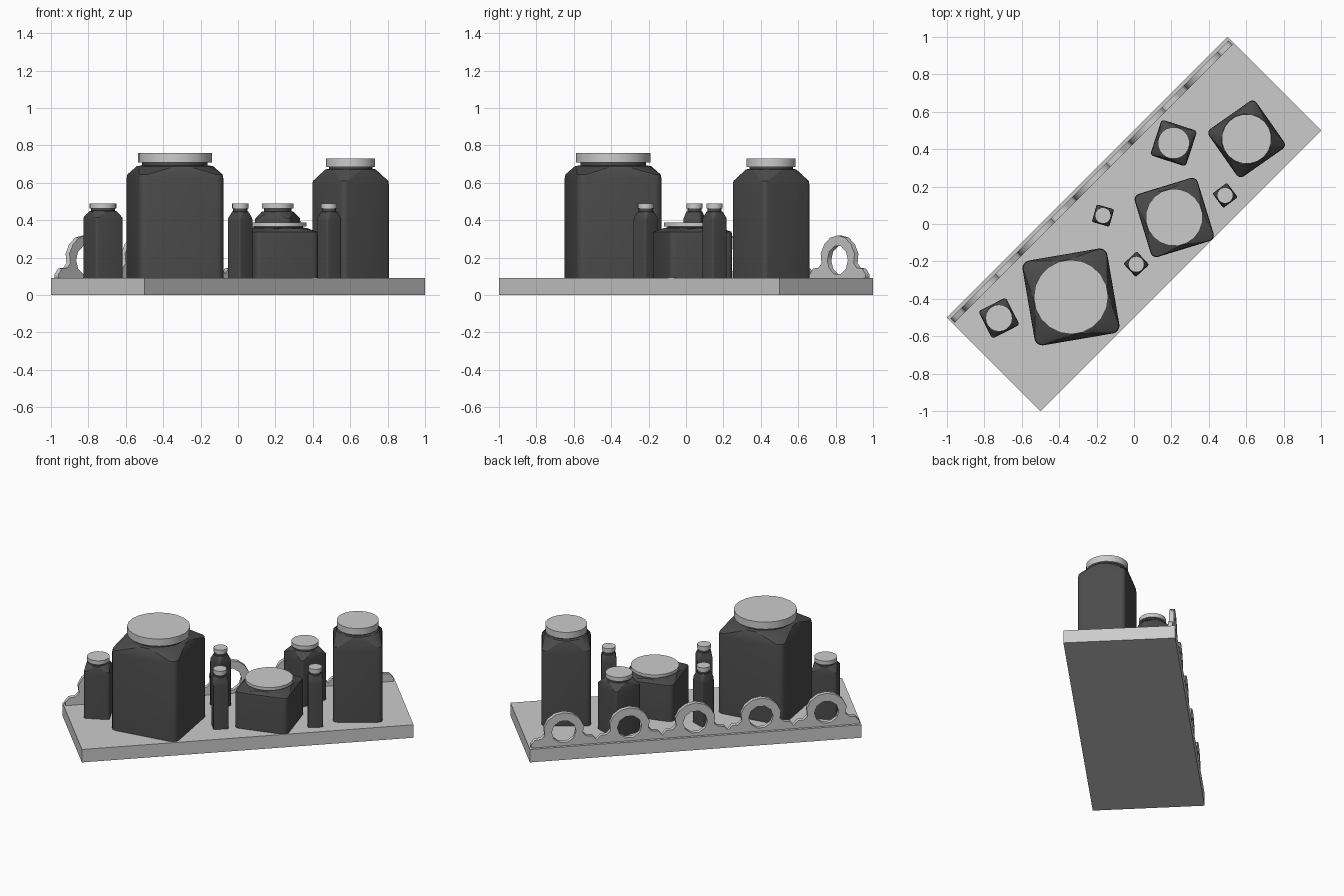
import bpy, bmesh, math
from mathutils import Matrix, Vector

if "Cube" in bpy.data.objects:
    bpy.data.objects.remove(bpy.data.objects["Cube"])

TOP = 0.09          # height of the tray surface
R45 = math.radians(45)

dark = bpy.data.materials.new("dark_glass")
dark.diffuse_color = (0.07, 0.07, 0.07, 1)
dark.use_nodes = True
dark.node_tree.nodes["Principled BSDF"].inputs["Base Color"].default_value = dark.diffuse_color


def add_object(name, bm, mat=None):
    bmesh.ops.recalc_face_normals(bm, faces=bm.faces[:])
    me = bpy.data.meshes.new(name)
    bm.to_mesh(me)
    bm.free()
    ob = bpy.data.objects.new(name, me)
    bpy.context.collection.objects.link(ob)
    if mat:
        me.materials.append(mat)
    return ob


def smooth(ob, angle=25):
    bpy.ops.object.select_all(action='DESELECT')
    ob.select_set(True)
    bpy.context.view_layer.objects.active = ob
    bpy.ops.object.shade_smooth_by_angle(angle=math.radians(angle))


def loft(name, rings, mat=None):
    """Skin a stack of equal-length rings and cap both ends."""
    bm = bmesh.new()
    loops = [[bm.verts.new(p) for p in ring] for ring in rings]
    n = len(loops[0])
    for a, b in zip(loops, loops[1:]):
        for i in range(n):
            j = (i + 1) % n
            bm.faces.new((a[i], a[j], b[j], b[i]))
    bm.faces.new(loops[0][::-1])
    bm.faces.new(loops[-1])
    return add_object(name, bm, mat)


def square_ring(side, z):
    """Square with rounded corners, 5 points per corner."""
    r = side * 0.09
    h = side / 2 - r
    pts = []
    for k in range(4):
        c = Matrix.Rotation(k * math.pi / 2, 2) @ Vector((h, h))
        for j in range(5):
            a = k * math.pi / 2 + j * math.pi / 8
            pts.append((c.x + r * math.cos(a), c.y + r * math.sin(a), z))
    return pts


def circle_ring(r, z):
    return [(r * math.cos(math.radians(9 + 18 * i)),
             r * math.sin(math.radians(9 + 18 * i)), z) for i in range(20)]


def jar(name, x, y, rot, side, body_z, shoulder_z, lid_r, lid_z0, lid_z1):
    body = loft(name + "_body", [
        square_ring(side, TOP),
        square_ring(side, body_z - 0.02),
        square_ring(side * 0.985, body_z),
        circle_ring(lid_r * 1.02, shoulder_z),
        circle_ring(lid_r * 0.88, shoulder_z + 0.003),
        circle_ring(lid_r * 0.88, lid_z0 + 0.002)], dark)
    lid = loft(name + "_lid", [circle_ring(lid_r, lid_z0),
                               circle_ring(lid_r, lid_z1)])
    for ob in (body, lid):
        ob.location = (x, y, 0)
        ob.rotation_euler.z = math.radians(rot)
        smooth(ob)


# Tray
bm = bmesh.new()
bmesh.ops.create_cube(bm, size=1, matrix=Matrix.Rotation(R45, 4, 'Z')
                      @ Matrix.Translation((0, 0, TOP / 2))
                      @ Matrix.Diagonal((1.5 * 2 ** 0.5, 0.5 * 2 ** 0.5, TOP, 1)))
add_object("tray", bm)

# Jars and bottles
jar("large_jar", -0.337, -0.39, 9.7, 0.46, 0.645, 0.69, 0.199, 0.71, 0.76)
jar("tall_jar", 0.602, 0.455, 35, 0.31, 0.61, 0.672, 0.133, 0.685, 0.73)
jar("low_jar", 0.215, 0.035, 17, 0.352, 0.338, 0.358, 0.153, 0.366, 0.387)
jar("medium_bottle", 0.212, 0.433, -18, 0.2, 0.41, 0.445, 0.085, 0.462, 0.49)
jar("end_bottle", -0.722, -0.503, 27, 0.164, 0.415, 0.448, 0.072, 0.462, 0.49)
for i, (x, y, rot) in enumerate([(-0.166, 0.045, -16), (0.012, -0.215, 43),
                                 (0.487, 0.153, 37)]):
    jar(f"small_bottle_{i + 1}", x, y, rot, 0.097, 0.412, 0.445, 0.043, 0.462, 0.49)

# Scalloped rail: five arches with round openings
STEP, COUNT, CZ = 0.42, 5, 0.187
arch = [(-0.21, 0.112), (-0.185, 0.142), (-0.145, 0.146), (-0.122, 0.17)]
arch += [(0.132 * math.cos(math.radians(a)), CZ + 0.132 * math.sin(math.radians(a)))
         for a in (165, 140, 115, 90, 65, 40, 15)]
arch += [(-x, z) for x, z in arch[3:0:-1]]
centres = [(i - (COUNT - 1) / 2) * STEP for i in range(COUNT)]
outline = [(c + x, z) for c in centres for x, z in arch]
end = STEP * COUNT / 2
outline += [(end, 0.112), (end, TOP - 0.005), (-end, TOP - 0.005)]
holes = [[(c + 0.078 * math.cos(math.radians(36 * k)),
           CZ + 0.078 * math.sin(math.radians(36 * k))) for k in range(10)]
         for c in centres]

cu = bpy.data.curves.new("rail_profile", 'CURVE')
cu.dimensions = '2D'
cu.fill_mode = 'BOTH'
cu.extrude = 0.015
for pts in [outline] + holes:
    sp = cu.splines.new('POLY')
    sp.points.add(len(pts) - 1)
    for p, (x, z) in zip(sp.points, pts):
        p.co = (x, z, 0, 1)
    sp.use_cyclic_u = True
rail = bpy.data.objects.new("back_rail", cu)
bpy.context.collection.objects.link(rail)
V = 0.321
rail.location = (-V * math.sin(R45), V * math.cos(R45), 0)
rail.rotation_euler = (math.pi / 2, 0, R45)
bpy.ops.object.select_all(action='DESELECT')
rail.select_set(True)
bpy.context.view_layer.objects.active = rail
bpy.ops.object.convert(target='MESH')
